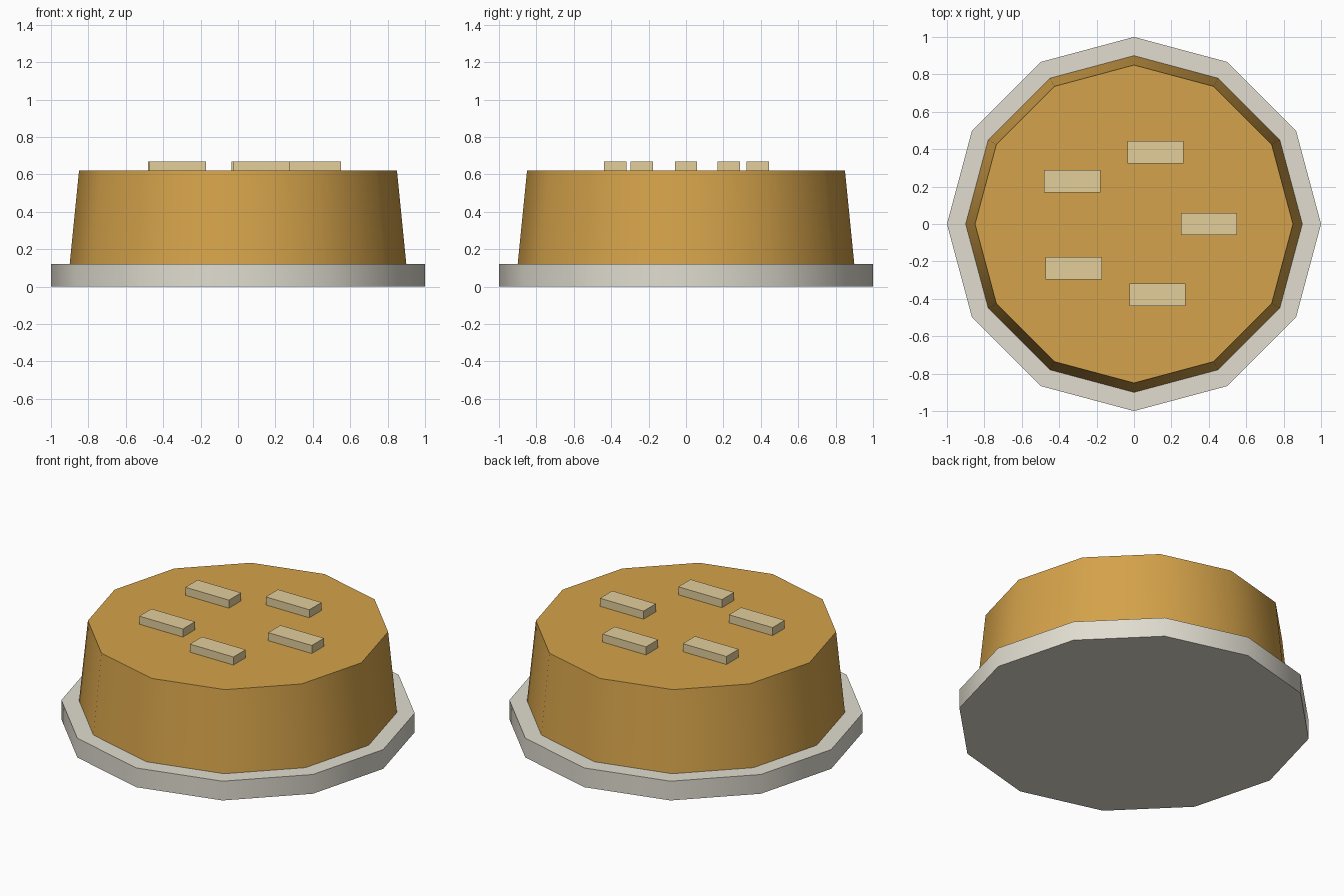
import bpy
from math import radians

cube = bpy.data.objects.get("Cube")
if cube:
    bpy.data.objects.remove(cube, do_unlink=True)


def material(name, colour):
    mat = bpy.data.materials.new(name)
    mat.use_nodes = True
    mat.diffuse_color = (*colour, 1)
    mat.node_tree.nodes["Principled BSDF"].inputs["Base Color"].default_value = (*colour, 1)
    return mat


def drum(name, r_bottom, r_top, z_bottom, z_top, mat):
    """Twelve-sided drum with smooth walls and crisp rims."""
    bpy.ops.mesh.primitive_cone_add(
        vertices=12, radius1=r_bottom, radius2=r_top, depth=z_top - z_bottom,
        location=(0, 0, (z_bottom + z_top) / 2))
    obj = bpy.context.object
    obj.name = name
    obj.data.materials.append(mat)
    bpy.ops.object.shade_smooth_by_angle(angle=radians(40))
    return obj


def block(name, x, y, mat):
    """Small flat topping bar resting on the crust."""
    bpy.ops.mesh.primitive_cube_add(size=1, location=(x, y, BODY_TOP + 0.025))
    obj = bpy.context.object
    obj.name = name
    obj.scale = (0.3, 0.12, 0.05)
    bpy.ops.object.transform_apply(location=False, rotation=False, scale=True)
    obj.data.materials.append(mat)
    return obj


PLATE_TOP, BODY_TOP = 0.12, 0.62
plate_grey = material("warm light grey", (0.75, 0.72, 0.63))
crust_gold = material("golden brown", (0.665, 0.365, 0.069))
topping_tan = material("pale tan", (0.77, 0.62, 0.33))

# Plate and tapered body
drum("plate", 1.0, 1.0, 0, PLATE_TOP, plate_grey)
drum("body", 0.9, 0.85, PLATE_TOP, BODY_TOP, crust_gold)

# Ring of five bars, all aligned with x
spots = [(0.40, 0.0), (0.115, 0.383), (-0.33, 0.228), (-0.322, -0.237), (0.126, -0.379)]
for i, (x, y) in enumerate(spots, 1):
    block(f"topping_bar_{i}", x, y, topping_tan)
